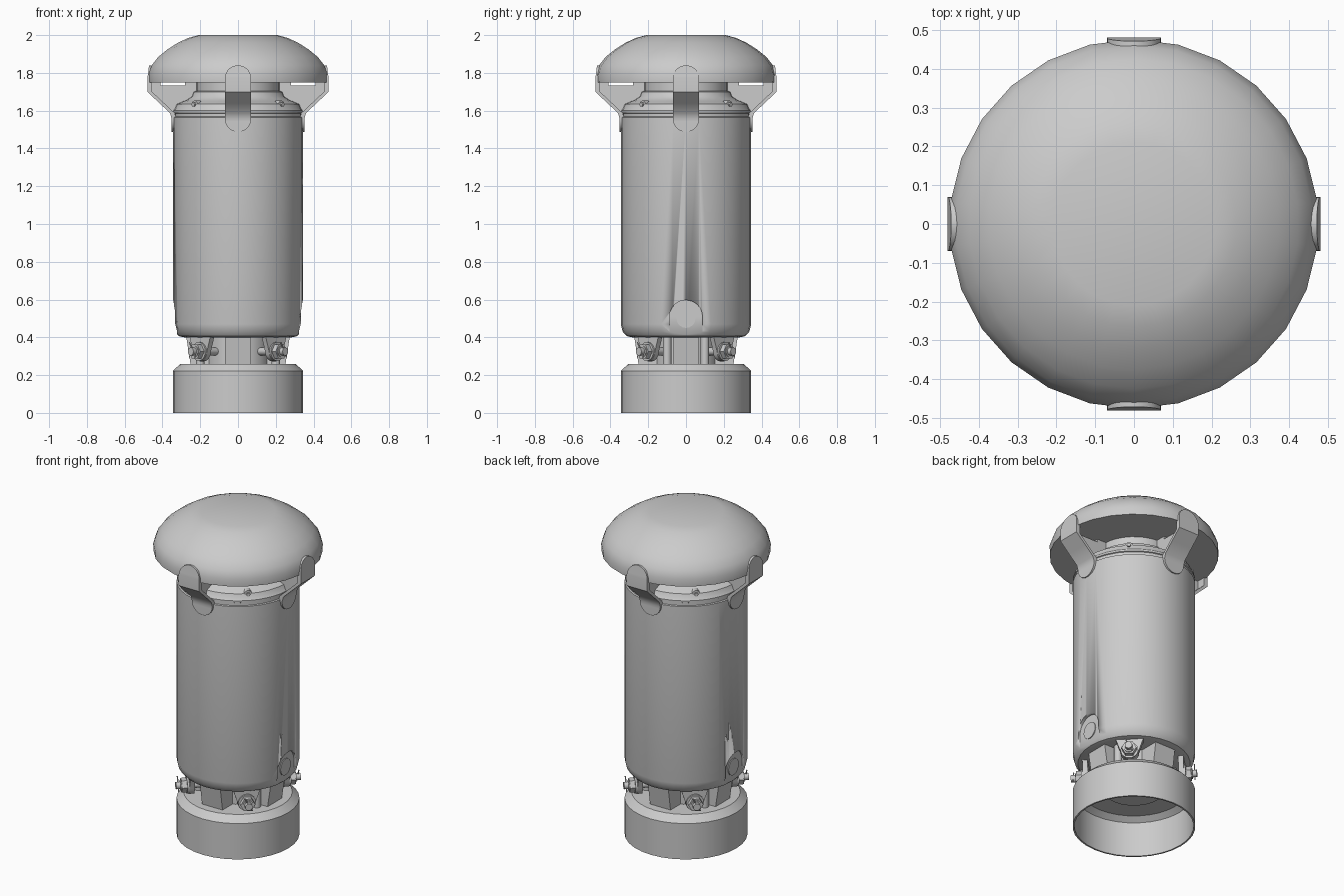
import bpy, bmesh, math
from mathutils import Matrix, Vector

if "Cube" in bpy.data.objects:
    bpy.data.objects.remove(bpy.data.objects["Cube"])


def finish(name, bm, angle=35):
    bmesh.ops.recalc_face_normals(bm, faces=bm.faces)
    me = bpy.data.meshes.new(name)
    bm.to_mesh(me)
    bm.free()
    ob = bpy.data.objects.new(name, me)
    bpy.context.collection.objects.link(ob)
    bpy.ops.object.select_all(action='DESELECT')
    bpy.context.view_layer.objects.active = ob
    ob.select_set(True)
    bpy.ops.object.shade_smooth_by_angle(angle=math.radians(angle))
    return ob


def lathe(name, profile, segs=32, phase=0.0, closed=False, angle=35):
    bm = bmesh.new()
    rings = []
    for r, z in profile:
        if r == 0:
            rings.append([bm.verts.new((0, 0, z))] * segs)
        else:
            rings.append([bm.verts.new((r * math.cos(a), r * math.sin(a), z)) for a in
                          (phase + 2 * math.pi * i / segs for i in range(segs))])
    pairs = list(zip(rings, rings[1:])) + ([(rings[-1], rings[0])] if closed else [])
    for a, b in pairs:
        for i in range(segs):
            j = (i + 1) % segs
            bm.faces.new(list(dict.fromkeys((a[i], a[j], b[j], b[i]))))
    return finish(name, bm, angle)


def prism(bm, pts, axis_map):
    """Close a solid between two copies of an outline; axis_map(u, v, side) -> xyz"""
    lo, hi = [[bm.verts.new(axis_map(u, v, s)) for u, v in pts] for s in (0, 1)]
    bm.faces.new(lo)
    bm.faces.new(hi[::-1])
    for i in range(len(pts)):
        j = (i + 1) % len(pts)
        bm.faces.new((lo[i], lo[j], hi[j], hi[i]))


def rod(bm, r, x0, x1, z, segs):
    """Cylinder lying along +x"""
    m = Matrix.Translation(((x0 + x1) / 2, 0, z)) @ Matrix.Rotation(math.pi / 2, 4, 'Y')
    bmesh.ops.create_cone(bm, cap_ends=True, segments=segs, radius1=r, radius2=r,
                          depth=x1 - x0, matrix=m)


def spin_copies(name, build, angles, smooth=35):
    for n, deg in enumerate(angles):
        bm = bmesh.new()
        build(bm)
        bm.transform(Matrix.Rotation(math.radians(deg), 4, 'Z'))
        finish(f"{name}_{n + 1}", bm, smooth)


CROSS, DIAG = (0, 90, 180, 270), (45, 135, 225, 315)

# Hollow base skirt, open underneath
lathe("base_skirt", [(0, .26), (.305, .26), (.345, .222), (.345, 0), (.335, 0),
                     (.335, .215), (.30, .24), (0, .24)])
lathe("base_inner_boss", [(0, .225), (.05, .225), (.05, .24)], 16)
lathe("base_inner_plate", [(0, .232), (.17, .232), (.17, .24)], 24)

# Core between base and body
lathe("core", [(.17, .25), (.17, .41)], 24)

# Main cylinder with shoulder and neck
body = lathe("body", [(0, .40), (.285, .40), (.315, .407), (.335, .43), (.345, .47), (.345, 1.565),
                      (.337, 1.568), (.337, 1.585), (.343, 1.588), (.343, 1.60), (.335, 1.61),
                      (.325, 1.635), (.29, 1.65), (.275, 1.655), (.245, 1.675), (.235, 1.70),
                      (.22, 1.705), (.22, 1.76), (0, 1.76)], 32)

# Arched recesses on both sides of the body foot
arch = [(-.087, .36)] + [(-.087 * math.cos(t), .51 + .087 * math.sin(t)) for t in
                         (math.pi * i / 16 for i in range(17))] + [(.087, .36)]
for s in (1, -1):
    bm = bmesh.new()
    prism(bm, arch, lambda u, v, k: (s * (.4 if k else .322), u, v))
    cutter = finish("recess_cutter", bm)
    mod = body.modifiers.new("recess", 'BOOLEAN')
    mod.operation, mod.solver, mod.object = 'DIFFERENCE', 'EXACT', cutter
    bpy.context.view_layer.objects.active = body
    bpy.ops.object.modifier_apply(modifier=mod.name)
    bpy.data.objects.remove(cutter)
spin_copies("recess_plug", lambda bm: rod(bm, .05, .30, .327, .50, 20), (0, 180))

# Domed cap
lathe("cap", [(0, 2.0), (.21, 2.0), (.265, 1.985), (.32, 1.96), (.375, 1.925), (.425, 1.885),
              (.46, 1.84), (.476, 1.795), (.474, 1.75), (0, 1.75)], 26, math.pi / 2, angle=40)


# Round-ended straps joining cap to body
def strap(bm):
    path = [Vector(p) for p in ((.471, 1.84), (.48, 1.77), (.48, 1.70), (.36, 1.587), (.351, 1.56), (.351, 1.487))]
    zs = sorted({1.84 - .07 * (1 - math.cos(math.pi / 2 * i / 7)) for i in range(8)} |
                {1.487 + .07 * (1 - math.cos(math.pi / 2 * i / 7)) for i in range(8)} |
                {1.70, 1.64, 1.587}, reverse=True)
    prev = None
    for z in zs:
        a, b = next((a, b) for a, b in zip(path, path[1:]) if b.y - 1e-6 <= z <= a.y + 1e-6)
        x = a.x + (b.x - a.x) * (a.y - z) / (a.y - b.y)
        d = min(1.84 - z, z - 1.487, .07)
        w = max(math.sqrt(max(0, .07 ** 2 - (.07 - d) ** 2)), .004)
        row = [bm.verts.new(p) for p in ((x, -w, z), (x, w, z), (x - .025, w, z), (x - .025, -w, z))]
        if prev:
            for i in range(4):
                j = (i + 1) % 4
                bm.faces.new((prev[i], prev[j], row[j], row[i]))
        else:
            bm.faces.new(row)
        prev = row
    bm.faces.new(prev[::-1])


spin_copies("cap_strap", strap, CROSS)

# Slotted gusset behind each strap
web = [(.2, 1.755), (.28, 1.755), (.28, 1.732), (.41, 1.732), (.41, 1.755), (.465, 1.755),
       (.465, 1.70), (.345, 1.585), (.33, 1.56), (.2, 1.56)]
spin_copies("cap_gusset", lambda bm: prism(bm, web, lambda u, v, k: (u, .03 * k - .015, v)), CROSS)


# Small screws on the shoulder
def screw(bm):
    rod(bm, .022, .29, .325, 1.632, 12)
    rod(bm, .012, .325, .337, 1.632, 6)


spin_copies("shoulder_screw", screw, DIAG)

# Support blocks between base and body
block = [(.12, .25), (.25, .25), (.275, .41), (.12, .41)]
spin_copies("support_block", lambda bm: prism(bm, block, lambda u, v, k: (u, .14 * k - .07, v)), CROSS)

# Lugs hanging from the body, carrying the bolts
lug = [(-.08, .41)] + [(-.052 * math.cos(t), .325 - .052 * math.sin(t)) for t in
                       (math.pi * i / 10 for i in range(11))] + [(.08, .41)]
spin_copies("bolt_lug", lambda bm: prism(bm, lug, lambda u, v, k: (.285 if k else .255, u, v)), DIAG)


# Bolt with washer, hex nut and cotter pin
def bolt(bm):
    rod(bm, .05, .285, .295, .325, 20)
    rod(bm, .042, .295, .325, .325, 6)
    rod(bm, .03, .325, .33, .325, 16)
    rod(bm, .021, .14, .355, .325, 14)
    bmesh.ops.create_cone(bm, cap_ends=True, segments=6, radius1=.004, radius2=.004, depth=.09,
                          matrix=Matrix.Translation((.342, 0, .335)) @ Matrix.Rotation(.5, 4, 'X'))


spin_copies("bolt", bolt, DIAG)


# Stub pipes beside the side blocks
def pipes(bm):
    for y in (-.1, .1):
        bmesh.ops.create_cone(bm, cap_ends=True, segments=14, radius1=.022, radius2=.022, depth=.16,
                              matrix=Matrix.Translation((.2, y, .33)))


spin_copies("stub_pipes", pipes, (0, 180))
